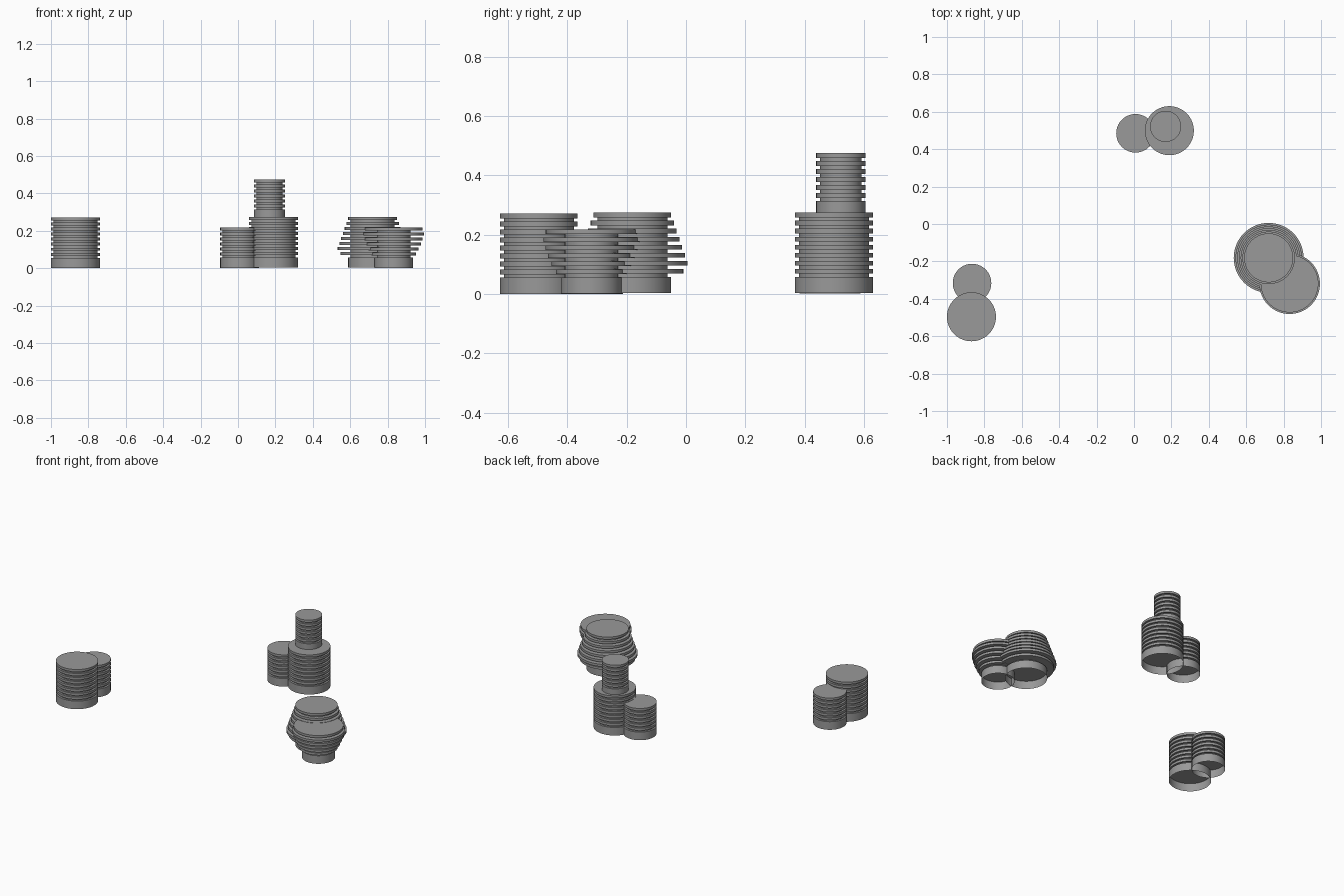
import bpy, bmesh
from mathutils import Matrix

cube = bpy.data.objects.get("Cube")
if cube:
    bpy.data.objects.remove(cube, do_unlink=True)

GREY = (0.32, 0.32, 0.32, 1)
mat = bpy.data.materials.new("concrete grey")
mat.use_nodes = True
mat.diffuse_color = GREY
mat.node_tree.nodes["Principled BSDF"].inputs["Base Color"].default_value = GREY

SIDES = 64
BASE_H = 0.055    # height of the plain ground storey
FLOOR_H = 0.027   # spacing of the storeys above
SLAB_H = 0.016    # thickness of each floor slab
INSET = 0.013     # how far the core sits behind the slabs


def drum(bm, radius, bottom, top, open_bottom=False):
    """Add one upright cylinder to a mesh."""
    made = bmesh.ops.create_cone(
        bm, cap_ends=True, segments=SIDES, radius1=radius, radius2=radius,
        depth=top - bottom, matrix=Matrix.Translation((0, 0, (top + bottom) / 2)))
    if open_bottom:
        faces = {f for v in made["verts"] for f in v.link_faces}
        low = [f for f in faces if f.normal.z < -0.9]
        bmesh.ops.delete(bm, geom=low, context="FACES_ONLY")


def part(name, place, drums):
    """Make one object from a list of cylinders."""
    bm = bmesh.new()
    for d in drums:
        drum(bm, *d)
    mesh = bpy.data.meshes.new(name)
    bm.to_mesh(mesh)
    bm.free()
    mesh.materials.append(mat)
    ob = bpy.data.objects.new(name, mesh)
    ob.location = place
    bpy.context.collection.objects.link(ob)
    bpy.ops.object.select_all(action="DESELECT")
    ob.select_set(True)
    bpy.context.view_layer.objects.active = ob
    bpy.ops.object.shade_smooth_by_angle()


def tower(name, place, radius, slab_radii):
    """Hollow base, recessed core and a stack of floor slabs."""
    roof = BASE_H + FLOOR_H * len(slab_radii)
    part(name + "_base", place, [(radius, 0, BASE_H, True)])
    part(name + "_core", place, [(radius - INSET, BASE_H, roof - SLAB_H / 2)])
    slabs = []
    for i, r in enumerate(slab_radii):
        top = BASE_H + FLOOR_H * (i + 1)
        slabs.append((r, top - SLAB_H, top))
    part(name + "_slabs", place, slabs)


BIG, SMALL, SLIM = 0.131, 0.103, 0.083

# Straight pair on the right side
tower("right_tall_tower", (-0.869, -0.496, 0), BIG, [BIG] * 8)
tower("right_short_tower", (-0.866, -0.316, 0), SMALL, [SMALL] * 6)

# Rear group with a slim tower on the roof
tower("rear_tall_tower", (0.189, 0.499, 0.003), BIG, [BIG] * 8)
tower("rear_short_tower", (0.008, 0.485, 0.001), SMALL, [SMALL] * 6)
tower("rear_roof_tower", (0.169, 0.522, 0.258), SLIM, [SLIM] * 6)

# Bulging pair on the left side
taper = [BIG + 0.0093 * i for i in range(6, -1, -1)]
tower("left_tall_tower", (0.72, -0.181, 0.003), BIG, [0.172] + taper)
tower("left_short_tower", (0.832, -0.319, 0.001), SMALL,
      [0.119, 0.134, 0.146, 0.155, 0.162, 0.154])
